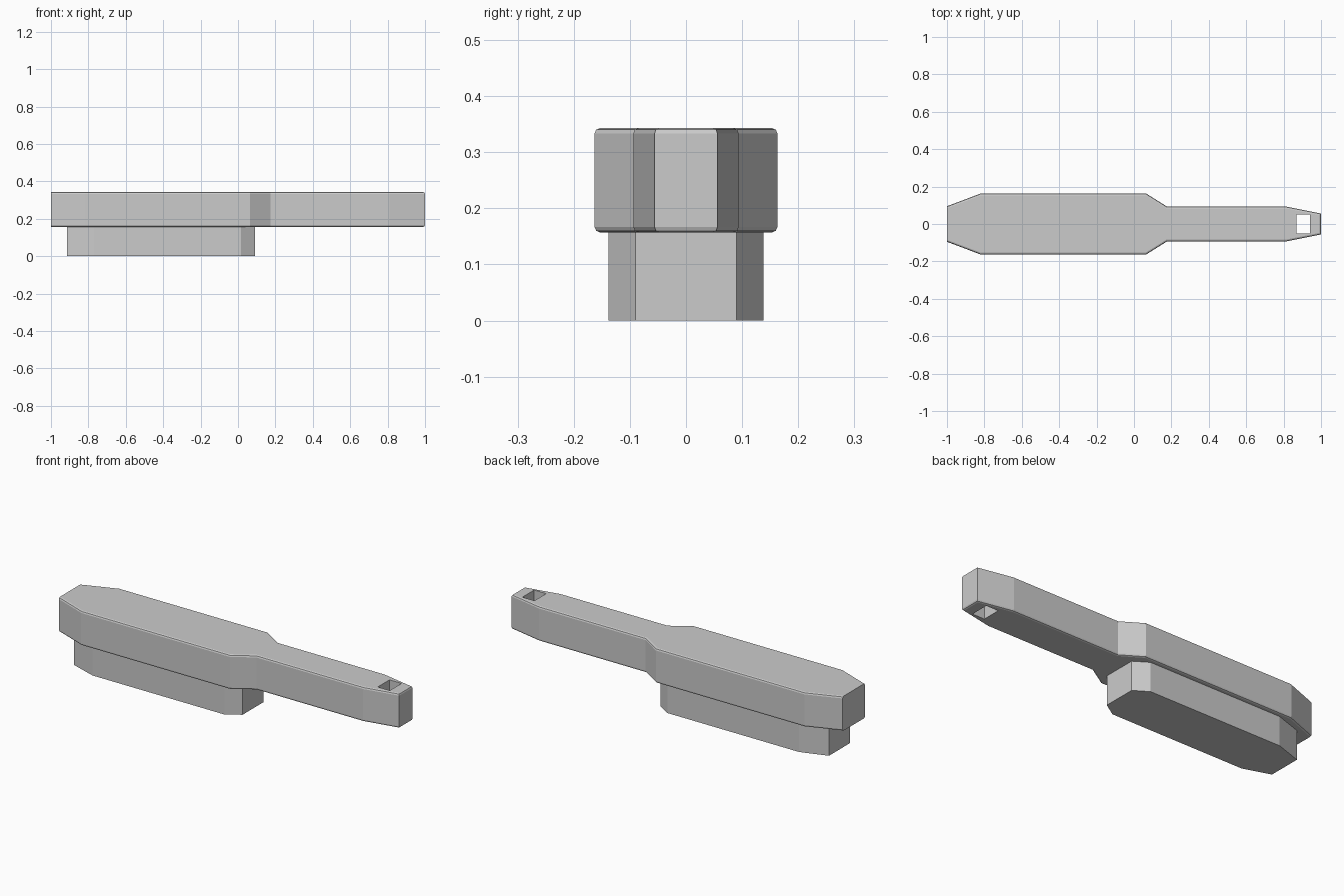
import bpy, bmesh

if "Cube" in bpy.data.objects:
    bpy.data.objects.remove(bpy.data.objects["Cube"])


def prism(name, half_profile, z0, z1, bevel=0.0):
    """Extrude an outline mirrored across y=0; round its rims except at the butt end."""
    outline = [(x, -w) for x, w in half_profile] + [(x, w) for x, w in reversed(half_profile)]
    bm = bmesh.new()
    base = bm.faces.new([bm.verts.new((x, y, z0)) for x, y in outline])
    top = bmesh.ops.extrude_face_region(bm, geom=[base], use_keep_orig=True)["geom"]
    for v in top:
        if isinstance(v, bmesh.types.BMVert):
            v.co.z = z1
    bmesh.ops.recalc_face_normals(bm, faces=bm.faces[:])
    if bevel:
        x_min = half_profile[0][0]
        rims = [e for e in bm.edges
                if abs(e.verts[0].co.z - e.verts[1].co.z) < 1e-5
                and not all(abs(v.co.x - x_min) < 1e-5 for v in e.verts)]
        bmesh.ops.bevel(bm, geom=rims, offset=bevel, segments=2, profile=0.5,
                        affect='EDGES', clamp_overlap=True)
    mesh = bpy.data.meshes.new(name)
    bm.to_mesh(mesh)
    bm.free()
    obj = bpy.data.objects.new(name, mesh)
    bpy.context.collection.objects.link(obj)
    return obj


# Handle with wide grip and narrow neck: (x, half width)
handle = prism("handle_body",
               [(-1.0, 0.095), (-0.82, 0.163), (0.065, 0.163),
                (0.175, 0.094), (0.81, 0.094), (1.0, 0.056)],
               0.157, 0.343, bevel=0.01)

# Block under the wide grip
prism("lower_block",
      [(-0.915, 0.09), (-0.77, 0.138), (0.015, 0.138), (0.09, 0.09)],
      0.0, 0.157)

# Rectangular slot through the narrow tip
cutter = prism("slot_cutter", [(0.868, 0.05), (0.94, 0.05)], 0.1, 0.4)
cutter.hide_render = True
cutter.hide_viewport = True
cut = handle.modifiers.new("slot", 'BOOLEAN')
cut.operation = 'DIFFERENCE'
cut.solver = 'EXACT'
cut.object = cutter
